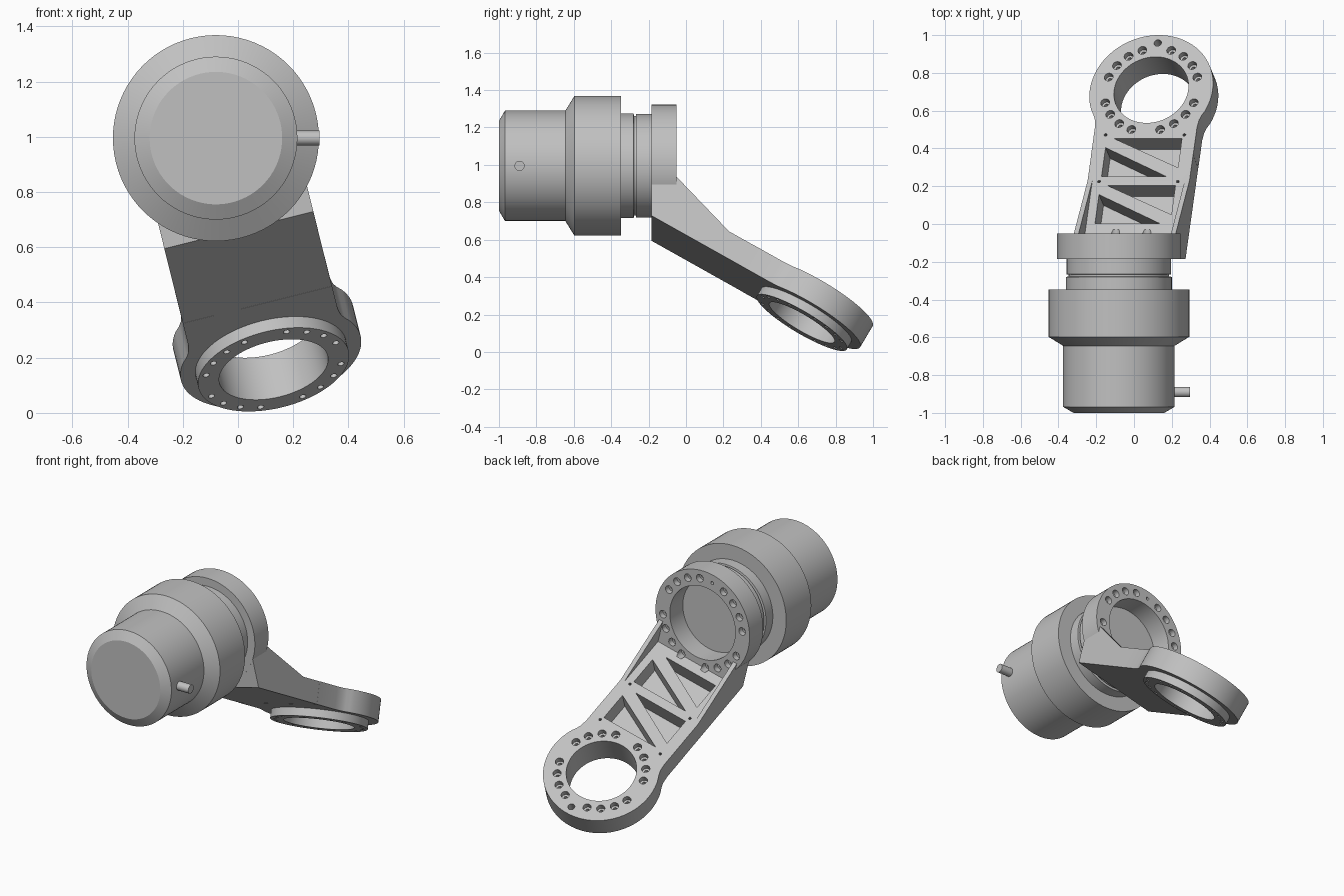
import bpy, bmesh
from math import cos, sin, pi, radians
from mathutils import Matrix, Vector

if "Cube" in bpy.data.objects:
    bpy.data.objects.remove(bpy.data.objects["Cube"], do_unlink=True)

grey = bpy.data.materials.new("machined_grey")
grey.use_nodes = True
grey.diffuse_color = (0.53, 0.53, 0.53, 1)
grey.node_tree.nodes["Principled BSDF"].inputs["Base Color"].default_value = (0.53, 0.53, 0.53, 1)

# Frames: drive (arm roll about the drive axis), axial (z along drive axis), plate (tilted arm),
# across (profile in depth and height, extruded sideways)
drive = Matrix.Translation((-0.08, 0, 0.995)) @ Matrix.Rotation(radians(-14), 4, 'Y')
axial = drive @ Matrix.Rotation(-pi / 2, 4, 'X')
plate = drive @ Matrix.Translation((0, 0.71, -0.707)) @ Matrix.Rotation(radians(-30), 4, 'X')
across = drive @ Matrix(((0, 0, 1, 0), (1, 0, 0, 0), (0, 1, 0, 0), (0, 0, 0, 1)))
THICK = 0.133
GAP = 0.0005


def prism(bm, points, low, high, mat):
    """Extrude a flat (x, y) outline from z=low to z=high."""
    a = [bm.verts.new(mat @ Vector((x, y, low))) for x, y in points]
    b = [bm.verts.new(mat @ Vector((x, y, high))) for x, y in points]
    faces = [bm.faces.new(a[::-1]), bm.faces.new(b)]
    for i in range(len(a)):
        j = (i + 1) % len(a)
        faces.append(bm.faces.new((a[i], a[j], b[j], b[i])))
    bmesh.ops.recalc_face_normals(bm, faces=faces)


def lathe(bm, profile, mat, seg=80):
    """Revolve (radius, height) points about z, capped at both ends."""
    rings = [[bm.verts.new(mat @ Vector((r * cos(2 * pi * i / seg), r * sin(2 * pi * i / seg), z)))
              for i in range(seg)] for r, z in profile]
    faces = [bm.faces.new(rings[0][::-1]), bm.faces.new(rings[-1])]
    for a, b in zip(rings, rings[1:]):
        for i in range(seg):
            j = (i + 1) % seg
            faces.append(bm.faces.new((a[i], a[j], b[j], b[i])))
    bmesh.ops.recalc_face_normals(bm, faces=faces)


def make(name, build):
    bm = bmesh.new()
    build(bm)
    mesh = bpy.data.meshes.new(name)
    bm.to_mesh(mesh)
    bm.free()
    mesh.materials.append(grey)
    obj = bpy.data.objects.new(name, mesh)
    bpy.context.collection.objects.link(obj)
    return obj


def select(obj):
    bpy.ops.object.select_all(action='DESELECT')
    obj.select_set(True)
    bpy.context.view_layer.objects.active = obj


def combine(obj, tool, operation):
    tool.hide_render = True
    select(obj)
    mod = obj.modifiers.new(operation, 'BOOLEAN')
    mod.operation, mod.object, mod.solver = operation, tool, 'MANIFOLD'
    bpy.ops.object.modifier_apply(modifier=mod.name)
    bpy.data.objects.remove(tool, do_unlink=True)


def smooth(obj):
    select(obj)
    bpy.ops.object.shade_smooth_by_angle(angle=radians(25))


# Drive housing with collar, neck and groove
smooth(make("drive_housing", lambda bm: lathe(bm, [
    (0.24, -1.0), (0.295, -0.968), (0.295, -0.645), (0.373, -0.597), (0.373, -0.348),
    (0.28, -0.348), (0.28, -0.28), (0.266, -0.278), (0.266, -0.268), (0.277, -0.266),
    (0.277, -0.18)], axial)))

# Connector pin on the housing's left side
side = Matrix.Translation((0.18, -0.89, 0.995)) @ Matrix.Rotation(pi / 2, 4, 'Y')
smooth(make("connector_pin", lambda bm: lathe(bm, [(0.027, 0), (0.027, 0.116)], side, 24)))


def slope(y, top=True):
    """Height of the plate's top or bottom plane at depth y."""
    return -0.707 - 0.57735 * (y - 0.71) - (GAP if top else THICK / cos(pi / 6) - GAP)


# Arm beam with full-width hump, hollowed to leave a gusset on each side
beam = [(-0.185, slope(-0.185, False)), (0.45, slope(0.45, False)), (0.5, slope(0.5)),
        (0.23, slope(0.23)), (-0.05, -0.13), (-0.185, -0.13)]
hollow = [(-0.05 - GAP, slope(-0.05)), (0.235, slope(0.235) + GAP), (0.235, 0.2), (-0.05 - GAP, 0.2)]
arm = make("arm", lambda bm: prism(bm, beam, -0.278, 0.278, across))
combine(arm, make("hollow", lambda bm: prism(bm, hollow, -0.252, 0.252, across)), 'DIFFERENCE')

# Bolted flange at the drive end
combine(arm, make("flange", lambda bm: lathe(
    bm, [(0.327, -0.185 - GAP), (0.327, -0.05)], axial)), 'UNION')

# End ring flaring out of the beam, with a raised boss beneath
flare = [(0.278 + GAP, -0.4), (0.278 + GAP, -0.23), (0.284, -0.185), (0.295, -0.155)]
arc = [(0.335 * cos(radians(a)), 0.335 * sin(radians(a))) for a in range(-23, 204, 4)]
outline = flare + arc + [(-x, y) for x, y in reversed(flare)]
combine(arm, make("end_ring", lambda bm: prism(bm, outline, -THICK, 0, plate)), 'UNION')
combine(arm, make("boss", lambda bm: lathe(bm, [(0.28, -0.181), (0.28, -0.06)], plate)), 'UNION')


def bolt_circle(bm, radius, profile, mat):
    """Four groups of four holes, leaving the quarter points free."""
    for k in range(20):
        if k % 5:
            a = k * pi / 10
            spot = mat @ Matrix.Translation((radius * cos(a), radius * sin(a), 0))
            lathe(bm, profile, spot, 16)


def cuts(bm):
    # Bores
    lathe(bm, [(0.228, -0.25), (0.228, 0.01)], axial)
    lathe(bm, [(0.202, -0.25), (0.202, 0.05)], plate)
    # Bolt holes
    bolt_circle(bm, 0.254, [(0.012, -0.21), (0.012, -0.035), (0.024, -0.035), (0.024, 0.02)], plate)
    bolt_circle(bm, 0.276, [(0.012, -0.15), (0.012, -0.085), (0.024, -0.085), (0.024, -0.03)], axial)
    # Locating holes
    lathe(bm, [(0.02, -0.08), (0.02, 0.02)], plate @ Matrix.Translation((0, 0.287, 0)), 16)
    lathe(bm, [(0.01, -0.1), (0.01, -0.03)], axial @ Matrix.Translation((0, -0.276, 0)), 12)
    for x in (-0.215, 0.215):
        for y in (-0.275, -0.56):
            lathe(bm, [(0.008, -0.03), (0.008, 0.02)], plate @ Matrix.Translation((x, y, 0)), 10)
    # Triangular weight-saving pockets, in two repeats
    for shift in (0, -0.287):
        for tri in ([(-0.165, -0.298), (0.205, -0.298), (0.205, -0.475)],
                    [(-0.205, -0.353), (-0.205, -0.53), (0.15, -0.53)]):
            prism(bm, [(x, y + shift) for x, y in tri], -0.115, 0.02, plate)


combine(arm, make("arm_cutter", cuts), 'DIFFERENCE')
smooth(arm)
